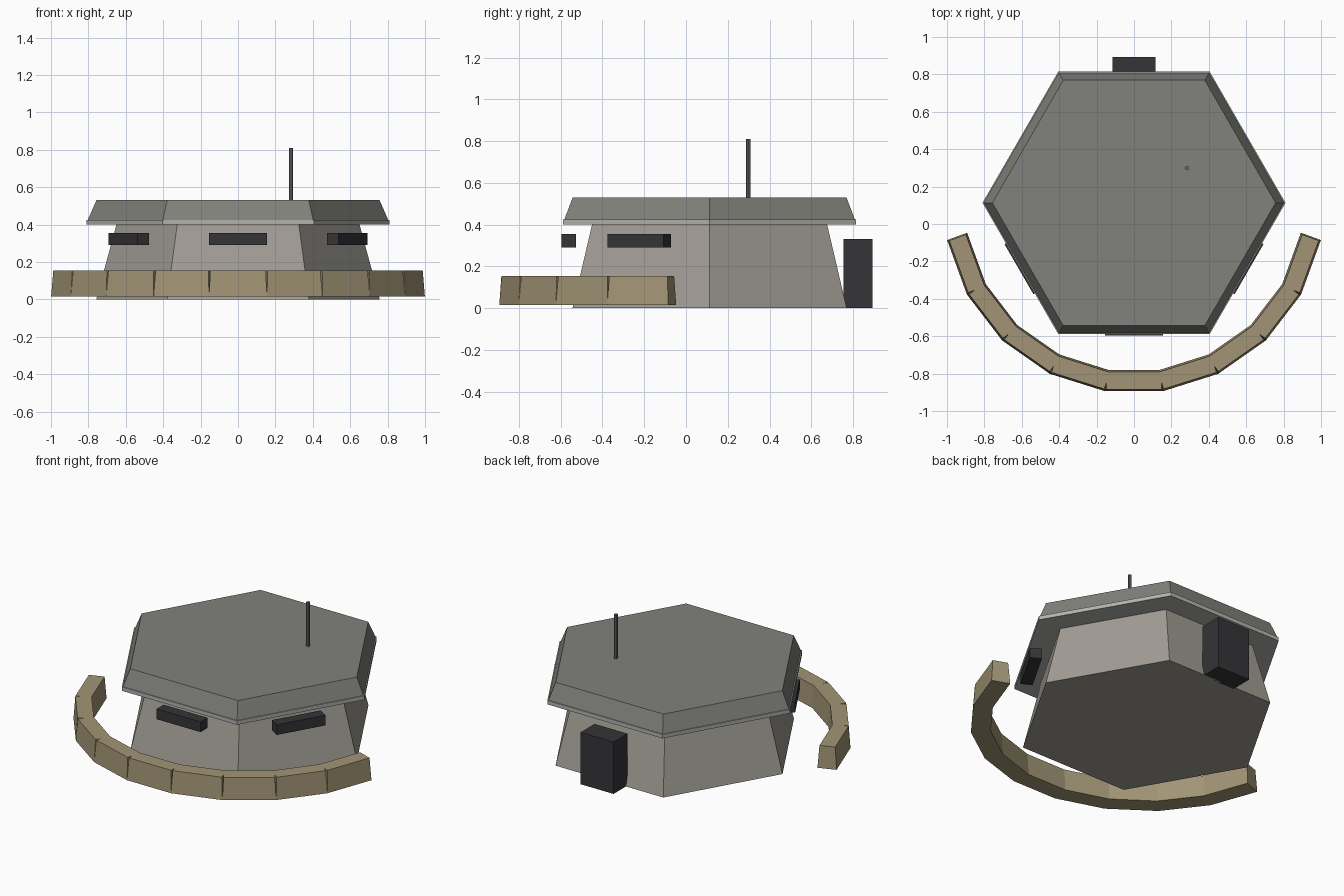
import bpy
from math import sin, cos, radians, pi
from mathutils import Matrix, Vector

if "Cube" in bpy.data.objects:
    bpy.data.objects.remove(bpy.data.objects["Cube"])

CY = 0.113  # y of the bunker's axis


def material(name, rgb):
    m = bpy.data.materials.new(name)
    m.diffuse_color = (*rgb, 1)
    m.use_nodes = True
    m.node_tree.nodes["Principled BSDF"].inputs["Base Color"].default_value = m.diffuse_color
    return m


CONCRETE = material("concrete", (0.36, 0.34, 0.30))
ROOF = material("roof_grey", (0.22, 0.22, 0.20))
TRIM = material("light_trim", (0.45, 0.45, 0.44))
DARK = material("dark_metal", (0.035, 0.035, 0.04))
STEEL = material("antenna_grey", (0.15, 0.15, 0.15))
SAND = material("sandbag_tan", (0.36, 0.30, 0.18))


def ring(n, r):
    return [(r * cos(2 * pi * i / n), r * sin(2 * pi * i / n)) for i in range(n)]


def rect(hx, hy):
    return [(-hx, -hy), (hx, -hy), (hx, hy), (-hx, hy)]


def loft(name, bottom, top, z0, z1, mat, loc=(0, CY), turn=0, out=0):
    """Closed solid between two outlines; 'out' pushes it forward before turning about loc."""
    n = len(bottom)
    m = Matrix.Rotation(turn, 4, 'Z') @ Matrix.Translation((0, -out, 0))
    verts = [m @ Vector((x, y, z0)) for x, y in bottom]
    verts += [m @ Vector((x, y, z1)) for x, y in top]
    faces = [tuple(reversed(range(n))), tuple(range(n, 2 * n))]
    faces += [(i, (i + 1) % n, n + (i + 1) % n, n + i) for i in range(n)]
    mesh = bpy.data.meshes.new(name)
    mesh.from_pydata(verts, [], faces)
    mesh.materials.append(mat)
    ob = bpy.data.objects.new(name, mesh)
    ob.location = (*loc, 0)
    bpy.context.collection.objects.link(ob)
    return ob


# Hexagonal walls and overhanging roof
loft("walls", ring(6, 0.758), ring(6, 0.65), 0, 0.40, CONCRETE)
loft("roof_slab", ring(6, 0.81), ring(6, 0.81), 0.40, 0.425, TRIM)
loft("roof", ring(6, 0.803), ring(6, 0.757), 0.425, 0.53, ROOF)

# Three viewing slits standing in front of the forward walls
for i, a in enumerate((-60, 0, 60)):
    loft(f"view_slit_{i + 1}", rect(0.155, 0.035), rect(0.155, 0.035),
         0.29, 0.355, DARK, turn=radians(a), out=0.675)

# Rear door block
loft("door", rect(0.116, 0.07), rect(0.116, 0.07), 0, 0.33, DARK, loc=(0, 0.824))

# Antenna
loft("antenna", ring(8, 0.011), ring(8, 0.011), 0.52, 0.81, STEEL, loc=(0.283, 0.299))

# Arc of nine tapered sandbags
for i in range(9):
    loft(f"sandbag_{i + 1}", rect(0.155, 0.057), rect(0.148, 0.047),
         0.015, 0.155, SAND, turn=radians(17.5 * (i - 4)), out=0.95)
